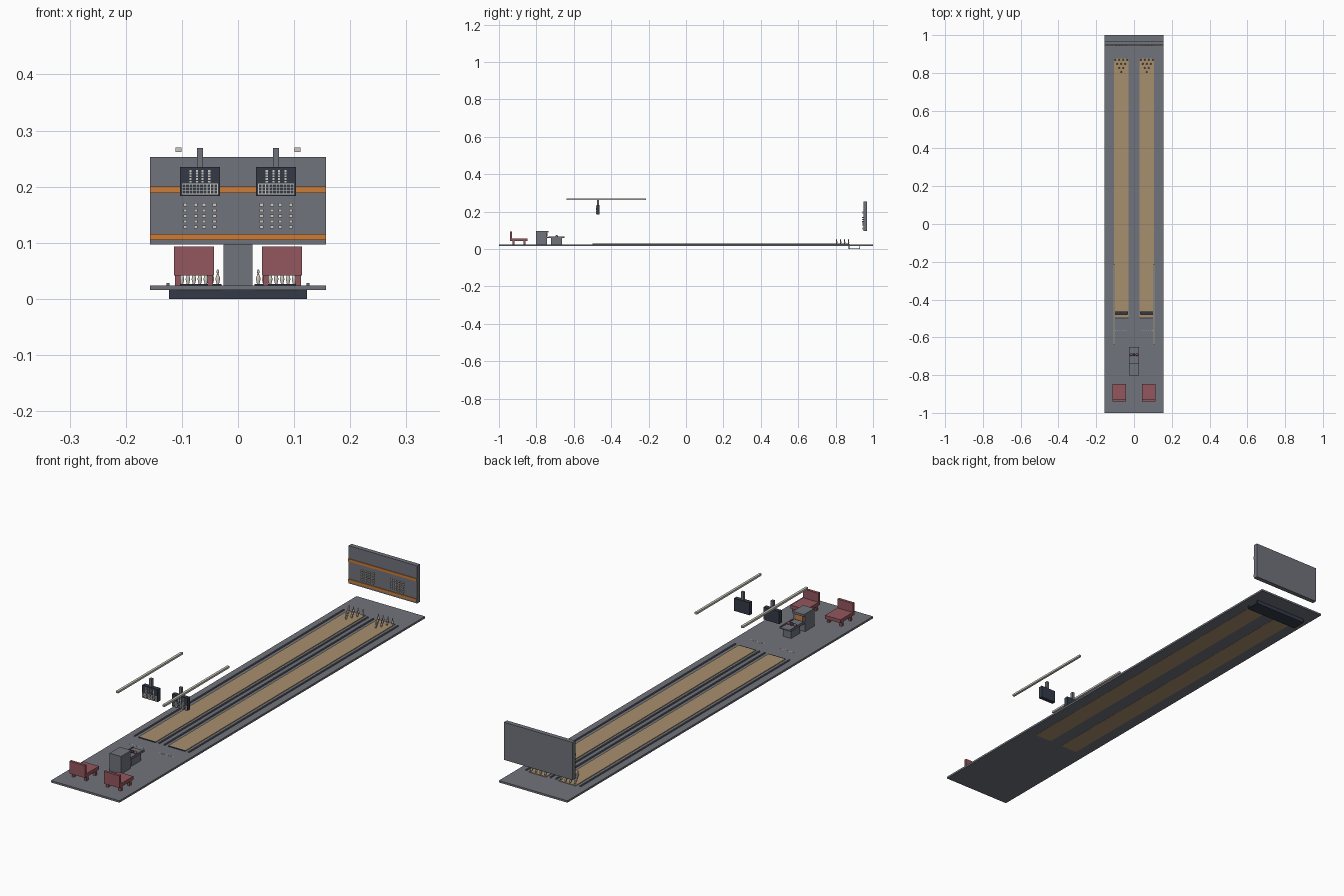
import bpy, bmesh
from mathutils import Matrix, Vector

cube = bpy.data.objects.get("Cube")
if cube:
    bpy.data.objects.remove(cube, do_unlink=True)


def material(name, rgb):
    m = bpy.data.materials.new(name)
    m.use_nodes = True
    m.diffuse_color = (*rgb, 1)
    m.node_tree.nodes["Principled BSDF"].inputs["Base Color"].default_value = (*rgb, 1)
    return m


GREY = material("slate grey", (0.165, 0.172, 0.2))
NAVY = material("dark navy", (0.034, 0.042, 0.064))
WOOD = material("lane wood", (0.39, 0.275, 0.155))
RED = material("muted red", (0.29, 0.095, 0.112))
ORANGE = material("orange", (0.6, 0.2, 0.04))
CREAM = material("cream", (0.62, 0.59, 0.52))


def finish(name, bm, *mats):
    mesh = bpy.data.meshes.new(name)
    bm.to_mesh(mesh)
    bm.free()
    for m in mats:
        mesh.materials.append(m)
    ob = bpy.data.objects.new(name, mesh)
    bpy.context.collection.objects.link(ob)
    return ob


def boxes(name, mat, *spans):
    """Join boxes given as (x0, x1, y0, y1, z0, z1) into one object."""
    bm = bmesh.new()
    for x0, x1, y0, y1, z0, z1 in spans:
        centre = Vector((x0 + x1, y0 + y1, z0 + z1)) / 2
        size = Matrix.Diagonal((x1 - x0, y1 - y0, z1 - z0, 1))
        bmesh.ops.create_cube(bm, size=1, matrix=Matrix.Translation(centre) @ size)
    return finish(name, bm, mat)


def dash_marks(name, x, z, half_w, half_h, dot, y0, y1):
    """Columns of plain light dashes, in two pairs."""
    spans = []
    for pair in (-1, 1):
        for side in (-1, 1):
            cx = x + pair * half_w * 0.6 + side * half_w * 0.33
            for row in range(5):
                cz = z + (row - 2) / 2 * (half_h - dot)
                spans.append((cx - dot, cx + dot, y0, y1, cz - dot * 0.85, cz + dot * 0.85))
    boxes(name, CREAM, *spans)


FLOOR = 0.024
LANE = 0.068
HALF = 0.039

# Floor and pin pit
boxes("floor", GREY, (-0.157, 0.157, -1, 1, 0.016, FLOOR))
boxes("pin_pit", NAVY,
      (-0.123, 0.123, 0.87, 0.93, 0, 0.003),
      (-0.123, 0.123, 0.87, 0.873, 0, 0.016),
      (-0.123, 0.123, 0.927, 0.93, 0, 0.016))

# Back wall board with stripes
boxes("back_board", GREY, (-0.157, 0.157, 0.948, 0.967, 0.097, 0.253))
boxes("board_stripes", ORANGE, *[(-0.157, 0.157, 0.945, 0.949, z, z + 0.011) for z in (0.105, 0.189)])


def pin(name, x, y):
    """Lathed pin with a red neck band."""
    profile = [(0.0022, 0), (0.0042, 0.008), (0.0038, 0.012), (0.0018, 0.017),
               (0.0017, 0.019), (0.0024, 0.0225), (0.0014, 0.0255)]
    bm = bmesh.new()
    rings = []
    for r, z in profile:
        ring = bmesh.ops.create_circle(bm, segments=10, radius=r,
                                       matrix=Matrix.Translation((x, y, 0.0265 + z)))
        rings.append(ring["verts"])
    for low, high in zip(rings, rings[1:]):
        for i in range(10):
            j = (i + 1) % 10
            bm.faces.new((low[i], low[j], high[j], high[i]))
    bm.faces.new(rings[0][::-1])
    bm.faces.new(rings[-1])
    bmesh.ops.recalc_face_normals(bm, faces=bm.faces)
    for f in bm.faces:
        f.smooth = len(f.verts) == 4
        if 0.017 < f.calc_center_median().z - 0.0265 < 0.019:
            f.material_index = 1
    finish(name, bm, CREAM, RED)


for side, label in ((-1, "right"), (1, "left")):
    x = side * LANE

    # Lane, foul line, approach dots and gutter ridges
    boxes(label + "_lane", WOOD, (x - HALF, x + HALF, -0.495, 0.875, 0.0152, 0.0265))
    boxes(label + "_foul_line", NAVY, (x - HALF, x + HALF, -0.5, -0.495, FLOOR, 0.0265))
    boxes(label + "_approach_dots", CREAM,
          *[(x + i * 0.01 - 0.0015, x + i * 0.01 + 0.0015, -0.567, -0.564, FLOOR - 0.001, FLOOR + 0.0006)
            for i in range(-3, 4)])
    boxes(label + "_gutter_ridges", GREY,
          *[(side * c - 0.0025, side * c + 0.0025, -0.5, 0.87, FLOOR - 0.001, 0.0285) for c in (0.0125, 0.1245)])

    # Ten pins in a triangle
    for row in range(4):
        for i in range(row + 1):
            pin(f"{label}_pin_{row}_{i}", x + (i - row / 2) * 0.0213, 0.805 + row * 0.0213)

    # Hanging monitor with score table
    boxes(label + "_monitor", NAVY, (x - 0.0355, x + 0.0355, -0.479, -0.462, 0.183, 0.235))
    boxes(label + "_monitor_post", GREY, (x - 0.0055, x + 0.0055, -0.476, -0.465, 0.235, 0.269))
    dash_marks(label + "_monitor_marks", x, 0.2185, 0.018, 0.0115, 0.0019, -0.4805, -0.478)
    rows = [(x - 0.032, x + 0.032, -0.4805, -0.478, z, z + 0.0013)
            for z in (0.1862, 0.1922, 0.1982, 0.2042)]
    cols = [(x + i * 0.0063 - 0.0006, x + i * 0.0063 + 0.0006, -0.4805, -0.478, 0.1862, 0.2055)
            for i in range(-5, 6)]
    boxes(label + "_score_table", CREAM, *rows, *cols)

    # Light marks on the back board
    dash_marks(label + "_board_marks", x, 0.148, 0.028, 0.023, 0.0033, 0.942, 0.949)

    # Ceiling light strip
    c = side * 0.106
    boxes(label + "_ceiling_light", CREAM, (c - 0.005, c + 0.005, -0.64, -0.215, 0.262, 0.27))

    # Seat: backrest, cushion and four legs
    s = side * 0.0785
    legs = [(s + d - 0.005, s + d + 0.005, y, y + 0.011, FLOOR, 0.043)
            for d in (-0.029, 0.029) for y in (-0.927, -0.87)]
    boxes(label + "_seat", RED,
          (s - 0.0355, s + 0.0355, -0.94, -0.929, 0.042, 0.093),
          (s - 0.0355, s + 0.0355, -0.93, -0.848, 0.042, 0.056), *legs)

# Ball return: hooded cabinet, opening and tray
boxes("ball_return_cabinet", GREY,
      (-0.026, 0.026, -0.803, -0.742, FLOOR, 0.097),
      (-0.026, 0.026, -0.743, -0.735, 0.088, 0.097))
boxes("ball_return_opening", ORANGE, (-0.016, 0.016, -0.7425, -0.7405, 0.066, 0.085))
boxes("ball_tray", GREY,
      (-0.018, 0.018, -0.722, -0.662, FLOOR, 0.058),
      (-0.026, 0.026, -0.742, -0.65, 0.058, 0.063),
      (-0.026, -0.022, -0.735, -0.65, 0.063, 0.067),
      (0.022, 0.026, -0.735, -0.65, 0.063, 0.067))

# Balls
for i, mat in enumerate((RED, NAVY, RED)):
    bm = bmesh.new()
    bmesh.ops.create_uvsphere(bm, u_segments=16, v_segments=10, radius=0.0065,
                              matrix=Matrix.Translation(((i - 1) * 0.0145, -0.692, 0.0685)))
    for f in bm.faces:
        f.smooth = True
    finish(f"ball_{i}", bm, mat)
